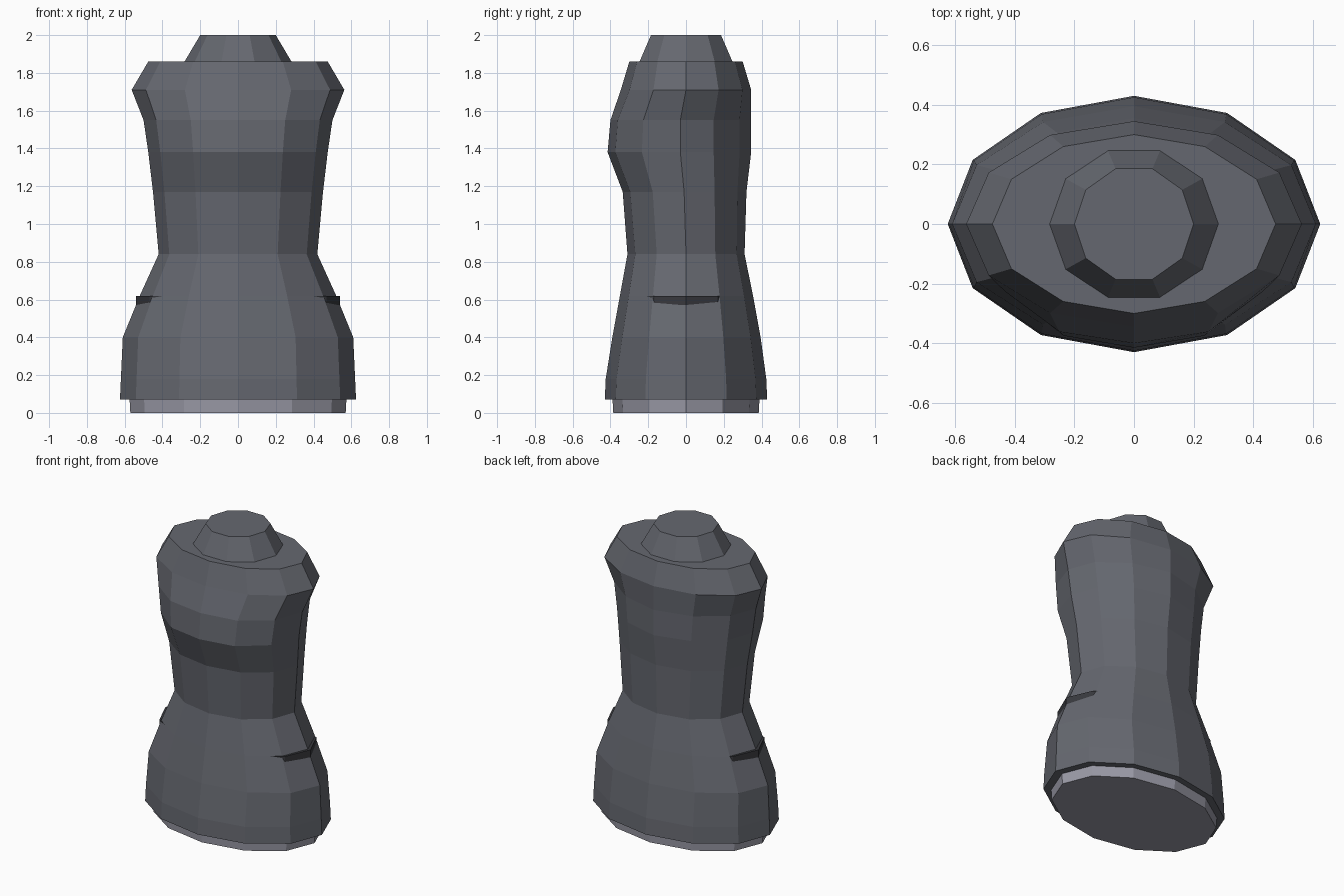
import bpy, bmesh
from math import sin, cos, tau

cube = bpy.data.objects.get("Cube")
if cube:
    bpy.data.objects.remove(cube, do_unlink=True)


def make_material(name, color):
    mat = bpy.data.materials.new(name)
    mat.use_nodes = True
    mat.diffuse_color = (*color, 1)
    bsdf = next(n for n in mat.node_tree.nodes if n.type == "BSDF_PRINCIPLED")
    bsdf.inputs["Base Color"].default_value = (*color, 1)
    return mat


def loft(name, rings, sides, mat):
    """Skin rings of (height, half width, front depth, back depth, side shift)."""
    bm = bmesh.new()
    loops = []
    for z, width, front, back, shift in rings:
        loop = []
        for i in range(sides):
            a = tau * i / sides
            depth = back if sin(a) > 0 else front
            y = depth * sin(a) + shift * abs(cos(a))
            loop.append(bm.verts.new((width * cos(a), y, z)))
        loops.append(loop)
    for low, high in zip(loops, loops[1:]):
        for i in range(sides):
            j = (i + 1) % sides
            bm.faces.new((low[i], low[j], high[j], high[i]))
    bm.faces.new(loops[0][::-1])
    bm.faces.new(loops[-1])
    mesh = bpy.data.meshes.new(name)
    bm.to_mesh(mesh)
    bm.free()
    mesh.materials.append(mat)
    obj = bpy.data.objects.new(name, mesh)
    bpy.context.collection.objects.link(obj)
    return obj


slate = make_material("slate cloth", (0.13, 0.137, 0.16))
pale = make_material("pale grey cloth", (0.32, 0.32, 0.38))
dark = make_material("dark cloth", (0.04, 0.041, 0.048))

# Jacket: flared hem, narrow waist, fuller chest and sloped shoulders
loft("jacket", [
    (0.07, 0.625, 0.43, 0.43, 0),
    (0.18, 0.62, 0.425, 0.425, 0),
    (0.40, 0.61, 0.39, 0.395, 0),
    (0.62, 0.52, 0.35, 0.355, 0),
    (0.84, 0.42, 0.31, 0.31, 0),
    (1.17, 0.45, 0.335, 0.32, -0.01),
    (1.38, 0.475, 0.415, 0.345, -0.03),
    (1.55, 0.50, 0.40, 0.345, -0.03),
    (1.71, 0.563, 0.345, 0.345, 0),
    (1.86, 0.475, 0.30, 0.30, 0),
], 12, slate)

# Collar
loft("collar", [
    (1.85, 0.289, 0.263, 0.263, 0),
    (2.00, 0.20, 0.195, 0.195, 0),
], 10, slate)

# Lower garment showing under the hem
loft("under_hem", [
    (0.0, 0.57, 0.385, 0.385, 0),
    (0.09, 0.575, 0.39, 0.39, 0),
], 12, pale)

# Waistband that peeks through the jacket at the hips
loft("waistband", [
    (0.56, 0.54, 0.335, 0.335, 0),
    (0.62, 0.54, 0.335, 0.335, 0),
], 12, dark)
